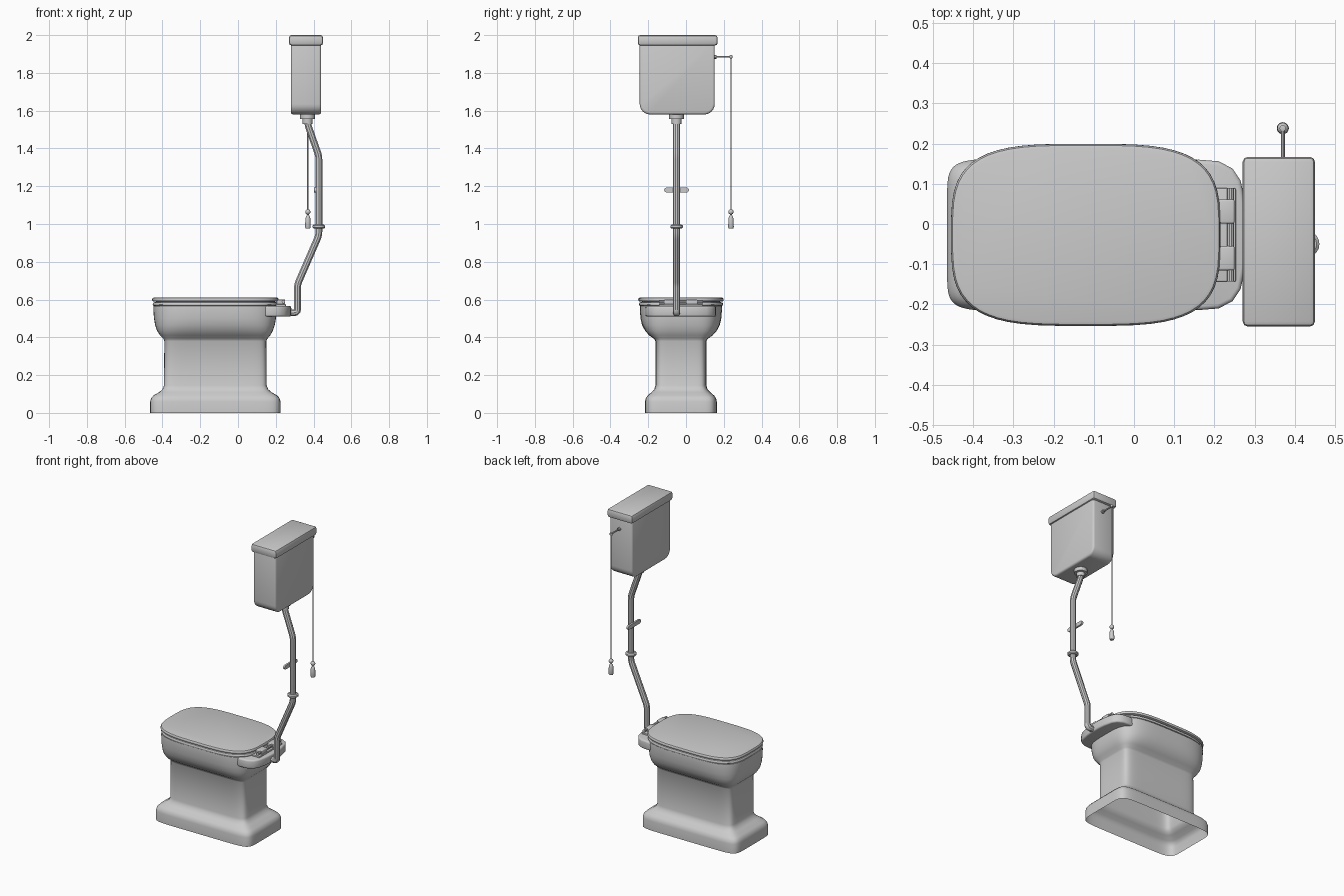
import bpy, bmesh, math
from mathutils import Vector

if "Cube" in bpy.data.objects:
    bpy.data.objects.remove(bpy.data.objects["Cube"], do_unlink=True)

grey = bpy.data.materials.new("ceramic grey")
grey.use_nodes = True
grey.diffuse_color = (0.6, 0.6, 0.6, 1)
grey.node_tree.nodes["Principled BSDF"].inputs["Base Color"].default_value = (0.6, 0.6, 0.6, 1)

CY = -0.027            # centre line of the bowl
PIPE_Y = -0.05
TANK_X = 0.36


def finish(name, data, bevel=0, segments=3):
    ob = bpy.data.objects.new(name, data)
    bpy.context.collection.objects.link(ob)
    data.materials.append(grey)
    if bevel:
        mod = ob.modifiers.new("Bevel", "BEVEL")
        mod.width, mod.segments, mod.limit_method = bevel, segments, "ANGLE"
    bpy.ops.object.select_all(action="DESELECT")
    ob.select_set(True)
    bpy.context.view_layer.objects.active = ob
    bpy.ops.object.convert(target="MESH")
    bpy.ops.object.shade_smooth_by_angle(angle=math.radians(35))
    return ob


def to_mesh(name, bm, **kw):
    bmesh.ops.recalc_face_normals(bm, faces=bm.faces)
    mesh = bpy.data.meshes.new(name)
    bm.to_mesh(mesh)
    bm.free()
    return finish(name, mesh, **kw)


def loft(name, rings, open_bottom=False, count=56):
    """Rings are (z, centre x, half x, half y, squareness)."""
    bm = bmesh.new()
    loops = []
    for z, cx, hx, hy, n in rings:
        loop = []
        for i in range(count):
            a = math.tau * (i + 0.5) / count
            c, s = math.cos(a), math.sin(a)
            loop.append(bm.verts.new((cx + hx * math.copysign(abs(c) ** (2 / n), c),
                                      CY + hy * math.copysign(abs(s) ** (2 / n), s), z)))
        loops.append(loop)
    for low, high in zip(loops, loops[1:]):
        for i in range(count):
            j = (i + 1) % count
            bm.faces.new((low[i], low[j], high[j], high[i]))
    bm.faces.new(loops[-1])
    if not open_bottom:
        bm.faces.new(loops[0])
    return to_mesh(name, bm)


def extrude(name, outline, depth, **kw):
    bm = bmesh.new()
    face = bm.faces.new([bm.verts.new(p) for p in outline])
    new = bmesh.ops.extrude_face_region(bm, geom=[face])["geom"]
    bmesh.ops.translate(bm, vec=depth, verts=[v for v in new if isinstance(v, bmesh.types.BMVert)])
    return to_mesh(name, bm, **kw)


def box(name, low, high, **kw):
    (x, y, z), (X, Y, Z) = low, high
    return extrude(name, [(x, y, z), (X, y, z), (X, Y, z), (x, Y, z)], (0, 0, Z - z), **kw)


def turned(name, x, y, profile, count=20):
    """Turned part about a vertical axis; profile is (radius, z) from bottom to top."""
    bm = bmesh.new()
    verts = [bm.verts.new((x + r, y, z)) for r, z in profile]
    edges = [bm.edges.new(pair) for pair in zip(verts, verts[1:])]
    bmesh.ops.spin(bm, geom=verts + edges, cent=(x, y, 0), axis=(0, 0, 1),
                   angle=math.tau, steps=count)
    bmesh.ops.remove_doubles(bm, verts=bm.verts, dist=0.0001)
    return to_mesh(name, bm)


def tube(name, points, radius, bend=0):
    pts = [Vector(p) for p in points]
    path = [pts[0]]
    for before, p, after in zip(pts, pts[1:], pts[2:]):
        a = p + (before - p).normalized() * bend
        b = p + (after - p).normalized() * bend
        for t in (0, 0.33, 0.67, 1):
            path.append(a * (1 - t) ** 2 + p * 2 * t * (1 - t) + b * t ** 2)
    path.append(pts[-1])
    curve = bpy.data.curves.new(name, "CURVE")
    curve.dimensions = "3D"
    curve.bevel_depth, curve.bevel_resolution, curve.use_fill_caps = radius, 3, True
    spline = curve.splines.new("POLY")
    spline.points.add(len(path) - 1)
    for sp, p in zip(spline.points, path):
        sp.co = (*p, 1)
    return finish(name, curve)


def ball(name, centre, radius):
    bm = bmesh.new()
    bmesh.ops.create_uvsphere(bm, u_segments=16, v_segments=10, radius=radius)
    bmesh.ops.translate(bm, vec=centre, verts=bm.verts)
    return to_mesh(name, bm)


# Pedestal and bowl in one open-bottomed shell
loft("pedestal_bowl", [
    (0, -0.12, 0.345, 0.19, 9), (0.06, -0.12, 0.345, 0.19, 9),
    (0.078, -0.12, 0.34, 0.186, 9), (0.092, -0.12, 0.328, 0.176, 9),
    (0.11, -0.12, 0.297, 0.155, 9), (0.125, -0.12, 0.28, 0.141, 9),
    (0.145, -0.12, 0.272, 0.135, 9), (0.38, -0.12, 0.27, 0.135, 9),
    (0.392, -0.12, 0.275, 0.142, 8), (0.41, -0.121, 0.292, 0.168, 6),
    (0.435, -0.122, 0.307, 0.19, 5), (0.465, -0.122, 0.317, 0.206, 4.3),
    (0.5, -0.122, 0.323, 0.214, 4), (0.55, -0.122, 0.327, 0.218, 3.8),
    (0.566, -0.122, 0.326, 0.217, 3.8)], open_bottom=True)

# Rear ledge carrying the hinge and the pipe inlet
side = [(0.08, 0.17), (0.16, 0.187), (0.21, 0.183), (0.245, 0.165), (0.265, 0.135), (0.277, 0.08), (0.282, 0.03)]
outline = [(x, CY + y, 0.51) for x, y in side] + [(x, CY - y, 0.51) for x, y in reversed(side)]
extrude("rear_ledge", outline, (0, 0, 0.056), bevel=0.01)

# Seat and lid
for name, z, h, grow in (("seat", 0.566, 0.02, -0.003), ("lid", 0.589, 0.022, 0)):
    hx, hy = 0.335 + grow, 0.2265 + grow
    loft(name, [(z + h * t, -0.12, hx - inset, hy - inset, 3.5) for t, inset in
                ((0, 0.008), (0.15, 0.002), (0.4, 0), (0.7, 0.001), (0.9, 0.004), (1, 0.011))])
loft("seat_buffer", [(z, -0.12, 0.315, 0.207, 3.5) for z in (0.58, 0.595)])

# Hinge
box("hinge_plate", (0.2, -0.143, 0.564), (0.253, 0.089, 0.576), bevel=0.003)
tube("hinge_bar", [(0.24, -0.143, 0.588), (0.24, 0.089, 0.588)], 0.009)
for i, y in enumerate((-0.085, 0.031)):
    box(f"hinge_block_{i + 1}", (0.205, y - 0.03, 0.572), (0.25, y + 0.03, 0.6), bevel=0.005)

# Cistern with rounded lower corners
low_y, high_y, r = -0.245, 0.152, 0.055
profile = [(low_y, 1.96), (high_y, 1.96)]
for cy, start in ((high_y - r, 0), (low_y + r, -90)):
    for k in range(7):
        a = math.radians(start - k * 15)
        profile.append((cy + r * math.cos(a), 1.58 + r + r * math.sin(a)))
extrude("cistern", [(TANK_X - 0.08, y, z) for y, z in profile], (0.16, 0, 0), bevel=0.012)
box("cistern_lid", (TANK_X - 0.09, -0.255, 1.945), (TANK_X + 0.09, 0.167, 2.0), bevel=0.013, segments=2)

# Flush pipe, fittings and wall bracket
turned("cistern_outlet", 0.368, PIPE_Y, [
    (0, 1.53), (0.026, 1.53), (0.026, 1.555), (0.039, 1.557), (0.039, 1.585), (0, 1.585)])
tube("flush_pipe", [(0.368, PIPE_Y, 1.56), (0.37, PIPE_Y, 1.525), (0.428, PIPE_Y, 1.36),
                    (0.428, PIPE_Y, 0.94), (0.315, PIPE_Y, 0.68), (0.315, PIPE_Y, 0.53),
                    (0.24, PIPE_Y, 0.53)], 0.019, bend=0.018)
turned("pipe_collar", 0.428, PIPE_Y, [
    (0, 0.975), (0.026, 0.975), (0.033, 0.981), (0.033, 0.991), (0.026, 0.997), (0, 0.997)])
bracket = []
for cy, start in ((0.003, -90), (-0.103, 90)):
    for k in range(7):
        a = math.radians(start + k * 30)
        bracket.append((0.403, cy + 0.013 * math.cos(a), 1.18 + 0.013 * math.sin(a)))
extrude("pipe_bracket", bracket, (0.012, 0, 0))

# Flush lever, pull chain and handle
PULL_X, PULL_Y = 0.37, 0.238
tube("flush_lever", [(PULL_X, 0.14, 1.885), (PULL_X, PULL_Y, 1.885)], 0.005)
turned("lever_end", PULL_X, PULL_Y, [(0, 1.876), (0.008, 1.878), (0.008, 1.892), (0, 1.894)], 12)
tube("lever_boss", [(PULL_X, 0.148, 1.885), (PULL_X, 0.162, 1.885)], 0.011)
tube("pull_chain", [(PULL_X, PULL_Y, 1.06), (PULL_X, PULL_Y, 1.885)], 0.0035)
ball("pull_bead", (PULL_X, PULL_Y, 1.064), 0.014)
turned("pull_handle", PULL_X, PULL_Y, [
    (0, 0.976), (0.012, 0.977), (0.015, 0.984), (0.013, 1.03), (0.009, 1.042),
    (0.006, 1.046), (0.006, 1.056), (0, 1.056)])
